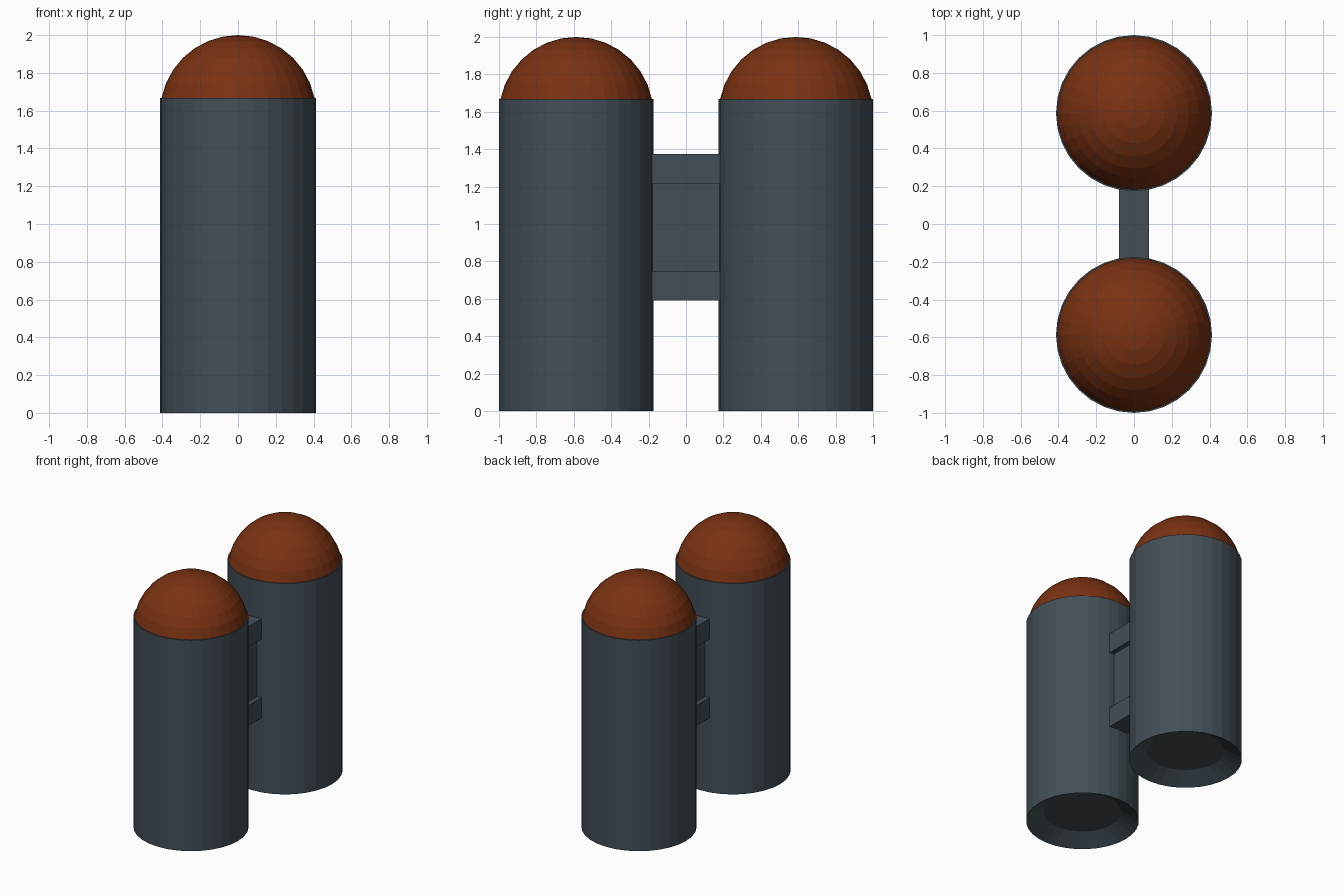
import bpy, bmesh, math

if "Cube" in bpy.data.objects:
    bpy.data.objects.remove(bpy.data.objects["Cube"])

SIDES = 32
R = 0.413          # tank radius
CY = 0.587         # tank centre distance from the middle
SHOULDER = 1.667   # height where the dome starts


def material(name, color):
    m = bpy.data.materials.new(name)
    m.diffuse_color = (*color, 1.0)
    m.use_nodes = True
    m.node_tree.nodes["Principled BSDF"].inputs["Base Color"].default_value = m.diffuse_color
    return m


steel = material("dark blue grey", (0.056, 0.077, 0.094))
rust = material("rust orange", (0.195, 0.032, 0.006))


def finish(name, bm, mat, location):
    bmesh.ops.recalc_face_normals(bm, faces=bm.faces)
    mesh = bpy.data.meshes.new(name)
    bm.to_mesh(mesh)
    bm.free()
    mesh.materials.append(mat)
    ob = bpy.data.objects.new(name, mesh)
    ob.location = location
    bpy.context.collection.objects.link(ob)
    return ob


def lathe(name, profile, mat, location):
    """Closed revolved shape from (radius, z) points, both ends capped."""
    bm = bmesh.new()
    rings = []
    for r, z in profile:
        rings.append([bm.verts.new((r * math.cos(a), r * math.sin(a), z))
                      for a in (2 * math.pi * i / SIDES for i in range(SIDES))])
    for lo, hi in zip(rings, rings[1:]):
        for i in range(SIDES):
            j = (i + 1) % SIDES
            bm.faces.new((lo[i], lo[j], hi[j], hi[i]))
    for ring in (rings[0], rings[-1]):
        bm.faces.new(ring)
    # collapse a pole ring of zero radius into one point
    bmesh.ops.remove_doubles(bm, verts=bm.verts, dist=1e-5)
    return finish(name, bm, mat, location)


def box(name, size, location, mat):
    bm = bmesh.new()
    bmesh.ops.create_cube(bm, size=1.0)
    bmesh.ops.scale(bm, vec=size, verts=bm.verts)
    return finish(name, bm, mat, location)


# Tank body with a tapered recess underneath
body_profile = [(0.283, 0.075), (R, 0.0), (R, SHOULDER)]

# Dome: upper rings of a 16-ring sphere
step = math.pi / 16
dome_profile = [(R * math.cos(step * k), 2.0 - R + R * math.sin(step * k))
                for k in range(1, 8)]
dome_profile.append((0.0, 2.0))

for side, y in (("front", -CY), ("back", CY)):
    lathe(side + "_tank", body_profile, steel, (0, y, 0))
    lathe(side + "_dome", dome_profile, rust, (0, y, 0))

# Bridge between the tanks: a thin web with a wider block at each end
box("bridge_web", (0.085, 0.37, 0.48), (0, 0, 0.982), steel)
box("lower_bridge_block", (0.16, 0.37, 0.16), (0, 0, 0.67), steel)
box("upper_bridge_block", (0.16, 0.37, 0.16), (0, 0, 1.294), steel)
